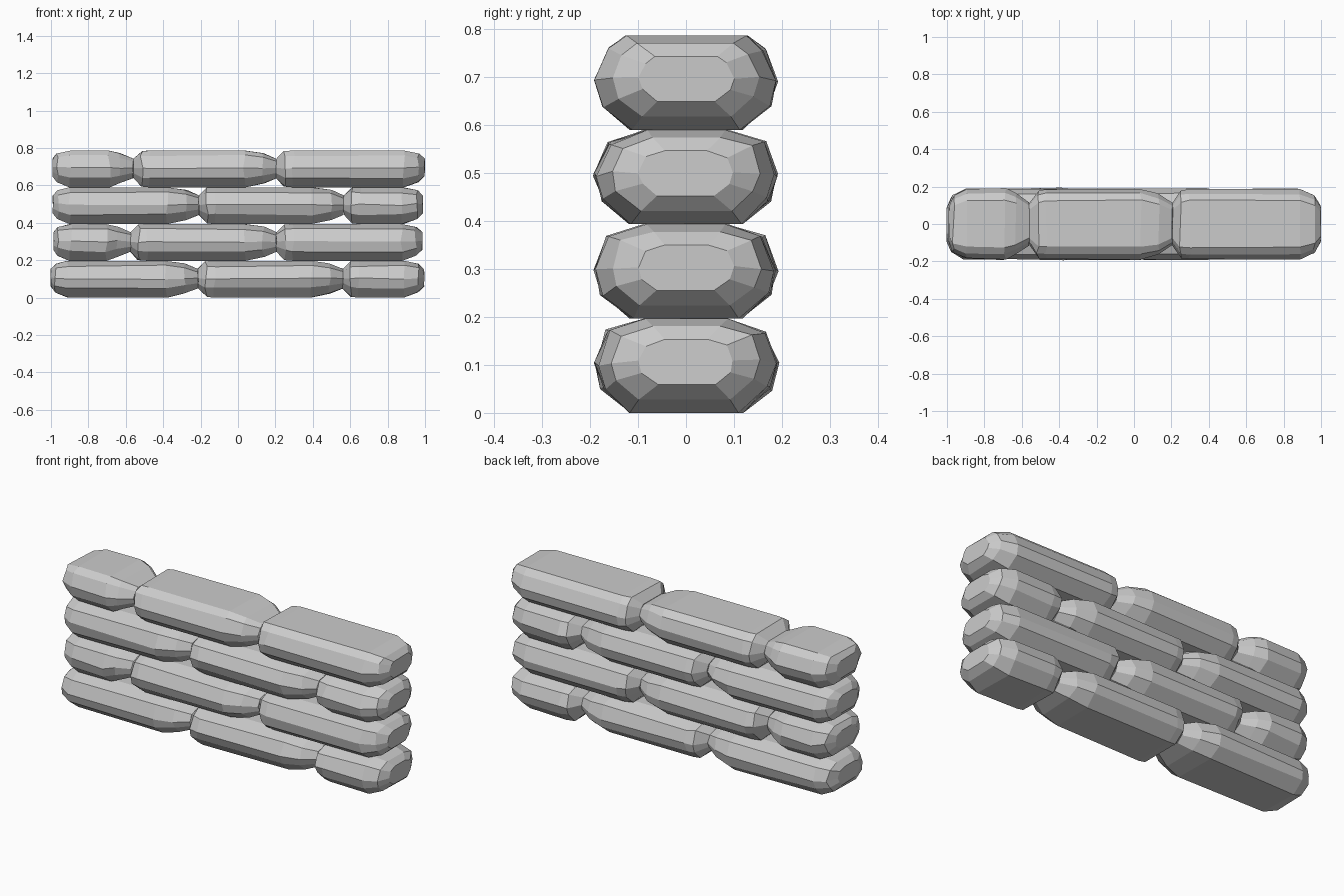
import bpy, bmesh, random

if "Cube" in bpy.data.objects:
    bpy.data.objects.remove(bpy.data.objects["Cube"])

random.seed(4)

# half cross-section of a filled bag: (half width, height fraction)
PROFILE = [(0.115, 0.0), (0.175, 0.26), (0.190, 0.52), (0.163, 0.86), (0.09, 1.0)]


def ring(bm, x, wide, lo, hi, z0, h, top, jit):
    """One ten-sided section across the bag."""
    half = PROFILE[:-1] + [(top, 1.0)]
    pts = [(y, t) for y, t in half] + [(-y, t) for y, t in reversed(half)]
    out = []
    for y, t in pts:
        flat = t in (0.0, 1.0)
        z = z0 + h * (lo + (hi - lo) * t)
        dz = 0 if flat else random.uniform(-jit, jit)
        dx = random.uniform(-jit, jit) * 1.5
        dy = random.uniform(-jit, jit)
        out.append(bm.verts.new((x + dx, y * wide + dy, z + dz)))
    return out


def bag(name, x0, x1, z0, h, top):
    """Loft a bag from its blunt left end to its gathered right end."""
    outer_l, outer_r = x0 < -0.9, x1 > 0.9
    stations = []
    if outer_l:
        stations += [(x0, 0.50, 0.30, 0.78), (x0 + 0.025, 0.80, 0.14, 0.92),
                     (x0 + 0.09, 0.98, 0, 1)]
    else:
        stations += [(x0, 0.60, 0.25, 0.78), (x0 + 0.045, 0.95, 0.02, 0.99),
                     (x0 + 0.09, 1.0, 0, 1)]
    if outer_r:
        stations += [(x1 - 0.11, 0.98, 0, 1), (x1 - 0.035, 0.82, 0.14, 0.92),
                     (x1, 0.52, 0.30, 0.78)]
    else:
        w = 0.17 if x1 - x0 > 0.5 else 0.13
        stations += [(x1 - w, 1.0, 0, 1), (x1 - 0.07, 0.86, 0.11, 0.93),
                     (x1, 0.60, 0.25, 0.78)]
    bm = bmesh.new()
    rings = []
    for x, wide, lo, hi in stations:
        jit = 0.002 if x in (x0, x1) else 0.005
        rings.append(ring(bm, x, wide, lo, hi, z0, h, top, jit))
    for a, b in zip(rings, rings[1:]):
        for i in range(len(a)):
            j = (i + 1) % len(a)
            bm.faces.new((a[i], a[j], b[j], b[i]))
    bm.faces.new(rings[0])
    bm.faces.new(rings[-1])
    bmesh.ops.recalc_face_normals(bm, faces=bm.faces)
    me = bpy.data.meshes.new(name)
    bm.to_mesh(me)
    bm.free()
    bpy.context.collection.objects.link(bpy.data.objects.new(name, me))


# four courses with staggered joints
H = 0.1965
JOINTS = [[-1, -0.215, 0.56, 0.995], [-0.985, -0.575, 0.205, 0.985],
          [-0.99, -0.21, 0.565, 0.99], [-0.99, -0.56, 0.205, 0.998]]
for row, xs in enumerate(JOINTS):
    for k in range(3):
        bag(f"sandbag_row{row + 1}_{k + 1}", xs[k], xs[k + 1], row * H, H,
            0.125 if row == 3 else 0.085)
